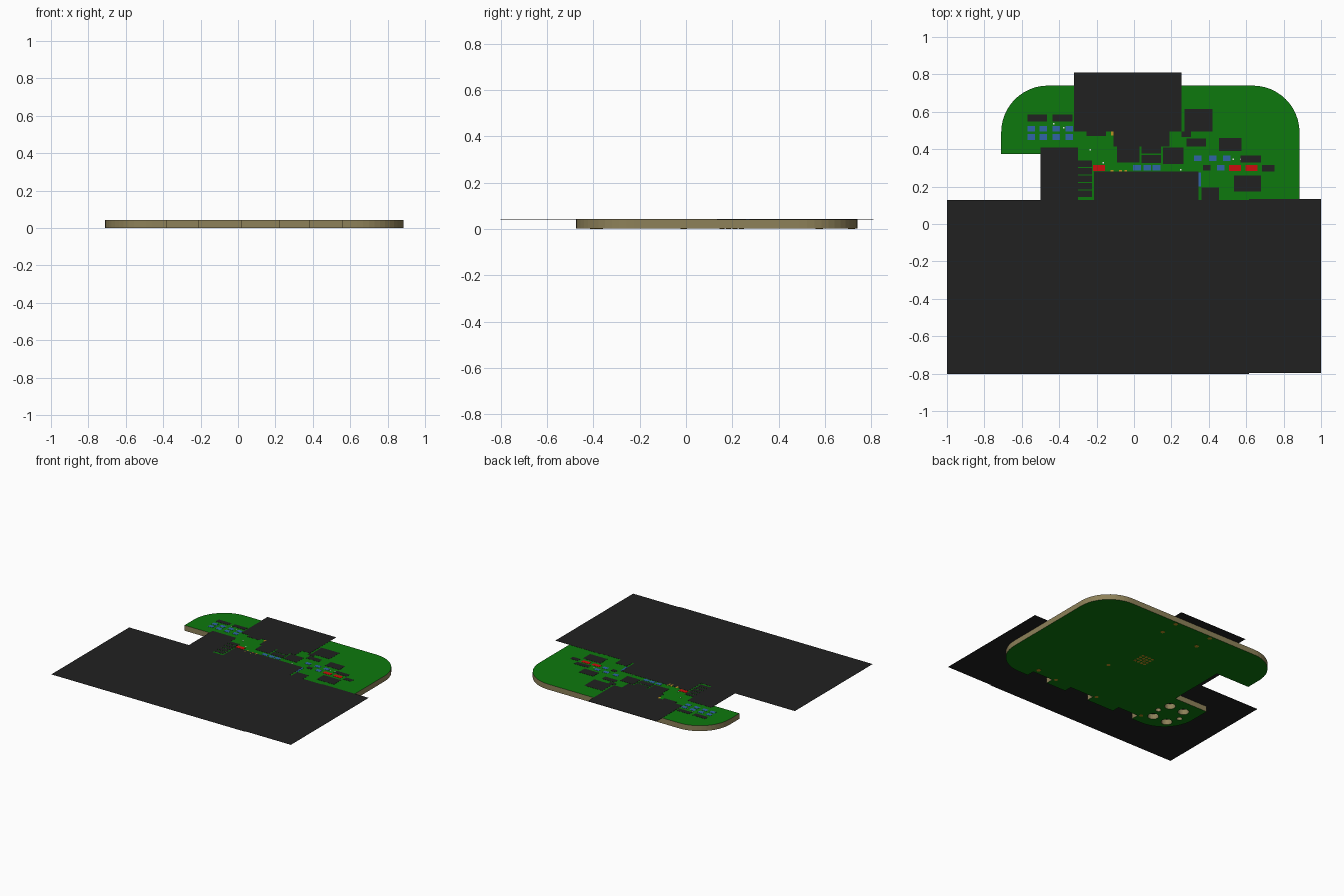
import bpy
import bmesh
from math import sin, cos, pi

cube = bpy.data.objects.get("Cube")
if cube:
    bpy.data.objects.remove(cube, do_unlink=True)


def material(name, *rgb):
    mat = bpy.data.materials.new(name)
    mat.use_nodes = True
    mat.diffuse_color = (*rgb, 1)
    mat.node_tree.nodes["Principled BSDF"].inputs["Base Color"].default_value = (*rgb, 1)
    return mat


green = material("board_green", .004, .19, .004)
tan = material("board_edge_tan", .27, .22, .1)
black = material("component_black", .015, .015, .015)
blue = material("component_blue", .03, .13, .38)
red = material("component_red", .6, .004, .004)
gold = material("contact_gold", .5, .29, .015)
white = material("marker_white", .8, .8, .8)

TOP = .042      # upper face of the board
SKIN = .001     # thickness of plates and pads


def add_object(name, bm, *mats):
    mesh = bpy.data.meshes.new(name)
    bm.to_mesh(mesh)
    bm.free()
    for mat in mats:
        mesh.materials.append(mat)
    obj = bpy.data.objects.new(name, mesh)
    bpy.context.collection.objects.link(obj)
    return obj


def plate(name, mat, left, right, front, back, z=TOP):
    """Thin rectangular part lying on the board."""
    bm = bmesh.new()
    bmesh.ops.create_cube(bm, size=1)
    bmesh.ops.scale(bm, vec=(right - left, back - front, SKIN), verts=bm.verts)
    centre = ((left + right) / 2, (front + back) / 2, z + SKIN / 2)
    bmesh.ops.translate(bm, vec=centre, verts=bm.verts)
    return add_object(name, bm, mat)


def row(name, mat, starts, width, front, back):
    for x in starts:
        plate(name, mat, x, x + width, front, back)


def pad(name, x, y, radius):
    """Round contact on the underside."""
    bm = bmesh.new()
    bmesh.ops.create_cone(bm, cap_ends=True, segments=12, radius1=radius,
                          radius2=radius, depth=SKIN)
    bmesh.ops.translate(bm, vec=(x, y, SKIN / 2), verts=bm.verts)
    return add_object(name, bm, gold)


def arc(x, y, radius, start, sweep, steps):
    angles = [start + sweep * i / steps for i in range(steps + 1)]
    return [(x + radius * cos(a), y + radius * sin(a)) for a in angles]


# Board outline: rounded corners, side cut-out and three notches in front
LEFT, RIGHT, FRONT, BACK, ROUND = -.71, .885, -.475, .74, .25
outline = arc(LEFT + ROUND, FRONT + ROUND, ROUND, pi, pi / 2, 12)
for start, end in ((-.38, -.21), (.02, .22), (.385, .555)):
    outline += [(start, FRONT), (start, FRONT + .06), (end, FRONT + .06), (end, FRONT)]
outline += arc(RIGHT - ROUND, FRONT + ROUND, ROUND, -pi / 2, pi / 2, 12)
outline += arc(RIGHT - ROUND, BACK - ROUND, ROUND, 0, pi / 2, 12)
outline += arc(LEFT + ROUND, BACK - ROUND, ROUND, pi / 2, pi / 2, 12)
outline += [(LEFT, .375), (-.43, .375), (-.43, -.07), (LEFT, -.07)]

# Holes in the front corner
loops = [outline]
for x in (-.47, -.59):
    for y in (-.175, -.355):
        loops.append(arc(x, y, .038, 0, 2 * pi, 20)[:-1])
for x in (-.44, -.63):
    loops.append(arc(x, -.265, .02, 0, 2 * pi, 12)[:-1])

# Filled, extruded curve turned into the board mesh
curve = bpy.data.curves.new("board_profile", "CURVE")
curve.dimensions = "2D"
curve.fill_mode = "BOTH"
curve.extrude = (TOP - SKIN) / 2
for loop in loops:
    spline = curve.splines.new("POLY")
    spline.points.add(len(loop) - 1)
    for point, (x, y) in zip(spline.points, loop):
        point.co = (x, y, 0, 1)
    spline.use_cyclic_u = True
profile = bpy.data.objects.new("board_profile", curve)
bpy.context.collection.objects.link(profile)
bpy.context.view_layer.update()
evaluated = profile.evaluated_get(bpy.context.evaluated_depsgraph_get())
flat = bpy.data.meshes.new_from_object(evaluated)
bm = bmesh.new()
bm.from_mesh(flat)
bpy.data.objects.remove(profile, do_unlink=True)
bpy.data.meshes.remove(flat)
bmesh.ops.remove_doubles(bm, verts=bm.verts, dist=.0001)
bmesh.ops.recalc_face_normals(bm, faces=bm.faces)
bmesh.ops.translate(bm, vec=(0, 0, (TOP + SKIN) / 2), verts=bm.verts)
for face in bm.faces:
    face.smooth = False
    face.material_index = 0 if abs(face.normal.z) > .5 else 1
add_object("circuit_board", bm, green, tan)

# Large dark panels
plate("main_panel_left", black, -1, .615, -.802, .127)
plate("main_panel_right", black, .615, 1, -.796, .133)
plate("side_panel", black, -.5, -.3, .12, .41)
plate("centre_panel", black, -.215, .345, .12, .28)
plate("corner_panel", black, .36, .455, .12, .195)
plate("back_panel", black, -.32, .255, .495, .81)
plate("back_panel_step", black, -.11, .19, .415, .5)
plate("back_panel_tab", black, -.255, -.15, .47, .5)

# Comb of pins beside the centre panel
for i in range(5):
    front = .145 + i * .04
    plate("comb_pin", black, -.3, -.225, front, front + .034)

# Dark chips around the centre
plate("centre_chip", black, -.09, .03, .33, .42)
plate("small_chip_upper", black, .04, .145, .378, .416)
plate("small_chip_lower", black, .04, .145, .325, .37)
plate("square_chip", black, .155, .265, .32, .41)

# Dark chips on the right wing
plate("tall_chip", black, .27, .42, .495, .615)
plate("chip_foot", black, .255, .305, .465, .495)
plate("flat_chip", black, .28, .385, .415, .457)
plate("wing_chip", black, .455, .575, .39, .46)
plate("wing_bar", black, .57, .68, .33, .367)
plate("end_chip", black, .685, .75, .28, .315)
plate("front_chip", black, .535, .68, .175, .26)
plate("tiny_chip", black, .37, .41, .285, .315)

# Dark bars and blue parts on the left wing
row("left_bar", black, (-.57, -.435), .105, .548, .585)
for front in (.495, .45):
    row("left_blue_part", blue, (-.57, -.505, -.435, -.365), .04, front, front + .03)

# Remaining blue parts
row("right_blue_part", blue, (.32, .4, .475), .042, .338, .367)
row("inner_blue_part", blue, (-.005, .05, .1), .042, .287, .315)
plate("lone_blue_part", blue, .445, .485, .285, .315)
plate("slim_blue_part", blue, .346, .358, .2, .275)

# Red parts, gold contacts and white marks
row("red_part", red, (-.22, .508, .595), .065, .283, .315)
row("gold_contact", gold, (-.125, -.08, -.052), .015, .255, .288)
plate("upper_gold_contact", gold, -.122, -.11, .472, .5)
for x, y in ((-.43, .537), (-.375, .515), (-.235, .397), (-.165, .328),
             (.53, .345), (.57, .345), (.25, .29)):
    plate("white_mark", white, x - .004, x + .004, y - .004, y + .004)

# Gold contacts on the underside
for x in (-.08, .225):
    for y in (.575, .715):
        pad("mounting_pad", x, y, .016)
for i in range(4):
    for j in range(4):
        pad("centre_pad", .035 + i * .028, .155 + j * .028, .011)
for x in (-.4, 0, .365):
    pad("notch_pad", x, -.4, .014)
pad("edge_pad", .54, -.375, .016)
pad("inner_pad", .22, -.01, .014)
